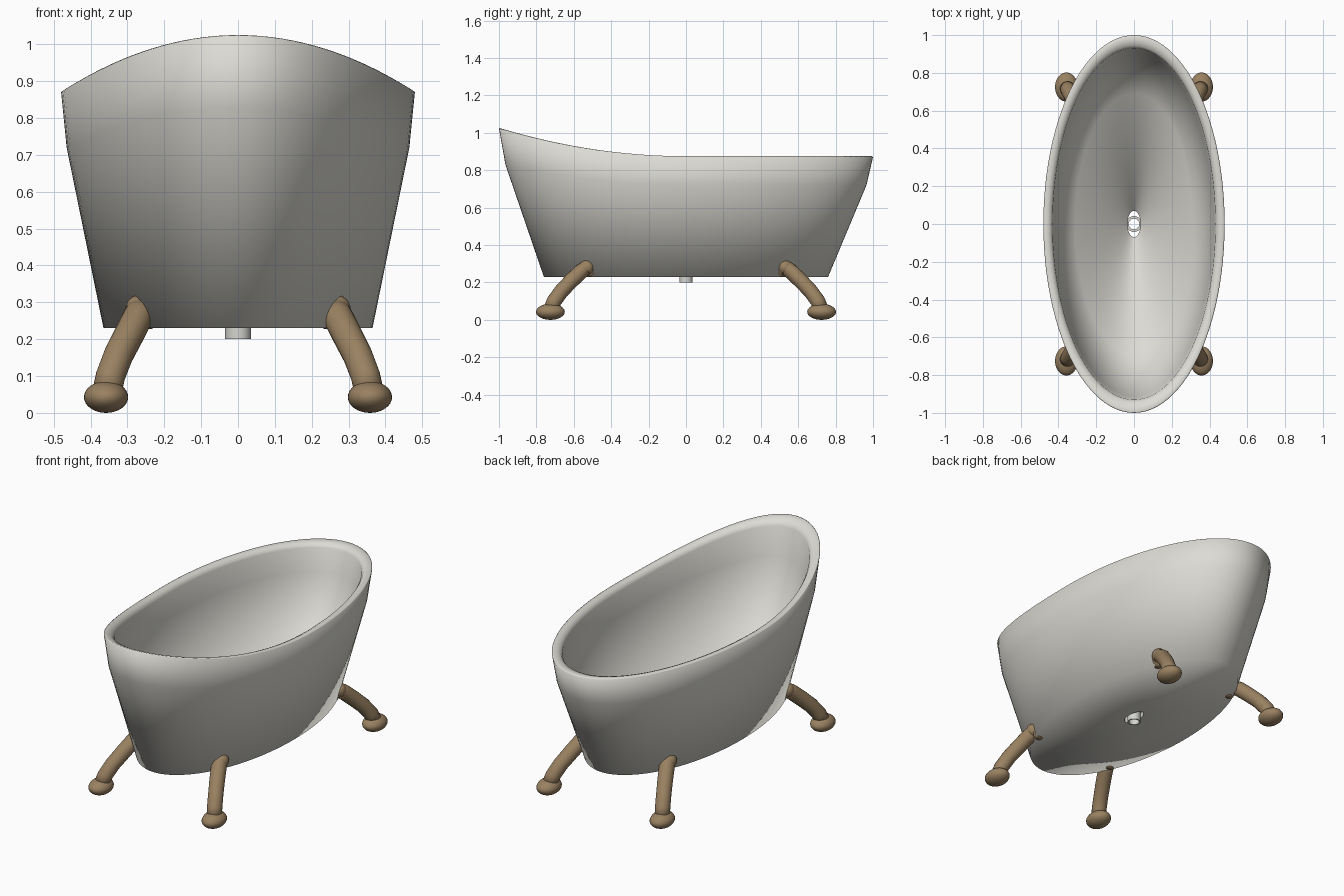
import bpy, bmesh, math
from mathutils import Vector

if "Cube" in bpy.data.objects:
    bpy.data.objects.remove(bpy.data.objects["Cube"])


def material(name, rgb):
    m = bpy.data.materials.new(name)
    m.diffuse_color = (*rgb, 1)
    m.use_nodes = True
    m.node_tree.nodes["Principled BSDF"].inputs["Base Color"].default_value = m.diffuse_color
    return m


enamel = material("off white enamel", (0.72, 0.71, 0.66))
brass = material("aged brass", (0.32, 0.22, 0.12))
steel = material("drain steel", (0.66, 0.66, 0.63))


def loft(name, rings, mat, loop=False, caps=False):
    """Skin a list of equal-length point rings into a smooth object."""
    bm = bmesh.new()
    vs = [[bm.verts.new(p) for p in r] for r in rings]
    n = len(rings[0])
    for i in range(len(vs) if loop else len(vs) - 1):
        a, b = vs[i], vs[(i + 1) % len(vs)]
        for j in range(n):
            k = (j + 1) % n
            bm.faces.new((a[j], a[k], b[k], b[j]))
    if caps:
        bm.faces.new(vs[0])
        bm.faces.new(vs[-1])
    bmesh.ops.recalc_face_normals(bm, faces=bm.faces)
    for f in bm.faces:
        f.smooth = True
    me = bpy.data.meshes.new(name)
    bm.to_mesh(me)
    bm.free()
    me.materials.append(mat)
    ob = bpy.data.objects.new(name, me)
    bpy.context.collection.objects.link(ob)
    return ob


def ball(name, loc, scale, mat):
    bpy.ops.mesh.primitive_uv_sphere_add(segments=32, ring_count=16, radius=1, location=loc)
    ob = bpy.context.object
    ob.name = name
    ob.scale = scale
    ob.data.materials.append(mat)
    bpy.ops.object.shade_smooth()


# Tub: elliptical rings stretched up to a rim that sweeps higher at the front
BASE = 0.23


def tub_ring(rx, ry, t, dz=0.0, n=96):
    pts = []
    for i in range(n):
        a = 2 * math.pi * i / n
        x, y = rx * math.cos(a), ry * math.sin(a)
        rim = 0.875 + (0.152 * y * y if y < 0 else 0)
        pts.append((x, y, BASE + t * (rim - BASE) + dz))
    return pts


tub_profile = [
    (0.035, 0.070, 0, 0),           # drain hole, underside
    (0.365, 0.760, 0, 0),           # bottom edge
    (0.465, 0.965, 0.76, 0),        # shoulder
    (0.480, 1.000, 1, -0.004),      # rolled rim
    (0.474, 0.994, 1, 0),
    (0.455, 0.968, 1, -0.001),
    (0.440, 0.943, 1, -0.008),
    (0.431, 0.930, 1, -0.024),
    (0.420, 0.912, 0.76, 0),        # inner wall
    (0.312, 0.690, 0, 0.058),       # floor corner
    (0.035, 0.070, 0, 0.050),       # drain hole, inside
]
tub = loft("tub", [tub_ring(*p) for p in tub_profile], enamel, loop=True)
for e in tub.data.edges:            # crisp lower lip of the drain hole
    e.use_edge_sharp = all(
        abs(tub.data.vertices[v].co.y) < 0.0701 and abs(tub.data.vertices[v].co.x) < 0.0351
        and tub.data.vertices[v].co.z < 0.231 for v in e.vertices)


# Drain pipe with a small flange
def circle(r, z, n=32):
    return [(r * math.cos(2 * math.pi * i / n), r * math.sin(2 * math.pi * i / n), z)
            for i in range(n)]


drain = loft("drain_pipe", [circle(0.035, 0.2), circle(0.035, 0.26),
                            circle(0.042, 0.262), circle(0.042, 0.275),
                            circle(0.028, 0.275), circle(0.028, 0.2)], steel, loop=True)
bpy.context.view_layer.objects.active = drain
drain.select_set(True)
bpy.ops.object.shade_smooth_by_angle(angle=math.radians(35))
drain.select_set(False)

# Legs: bent tapering tubes with a rounded knee and a flattened ball foot
leg_path = [(0.357, 0.725, 0.05, 0.040), (0.346, 0.705, 0.10, 0.040),
            (0.325, 0.665, 0.155, 0.040), (0.296, 0.61, 0.212, 0.041),
            (0.274, 0.565, 0.255, 0.041), (0.263, 0.535, 0.277, 0.040),
            (0.257, 0.515, 0.275, 0.036), (0.252, 0.503, 0.25, 0.030),
            (0.252, 0.503, 0.228, 0.020)]


def leg_rings(sx, sy, n=20):
    pts = [Vector((x * sx, y * sy, z)) for x, y, z, r in leg_path]
    rings = []
    for i, p in enumerate(pts):
        d = (pts[min(i + 1, len(pts) - 1)] - pts[max(i - 1, 0)]).normalized()
        u = d.cross(Vector((sx, 0, 0))).normalized()
        v = d.cross(u)
        r = leg_path[i][3]
        rings.append([p + r * (math.cos(2 * math.pi * j / n) * u
                               + math.sin(2 * math.pi * j / n) * v) for j in range(n)])
    return rings


for sy, end in ((-1, "front"), (1, "back")):
    for sx, side in ((-1, "left"), (1, "right")):
        loft(f"{end}_{side}_leg", leg_rings(sx, sy), brass, caps=True)
        ball(f"{end}_{side}_knee", (0.266 * sx, 0.53 * sy, 0.28), (0.04, 0.04, 0.04), brass)
        ball(f"{end}_{side}_foot", (0.358 * sx, 0.725 * sy, 0.043),
             (0.06, 0.077, 0.043), brass)
